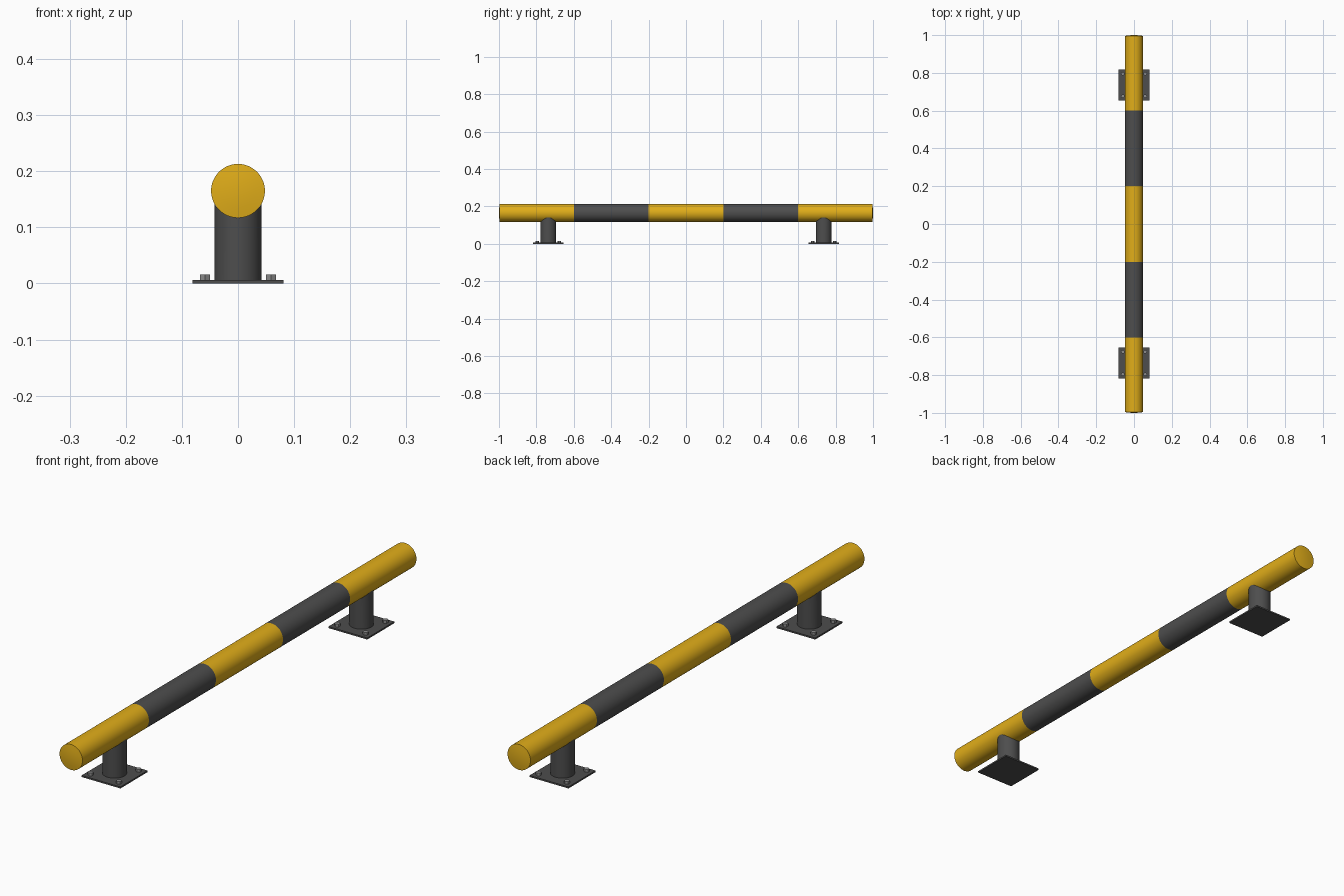
import bpy, bmesh, math

cube = bpy.data.objects.get("Cube")
if cube:
    bpy.data.objects.remove(cube, do_unlink=True)


def material(name, r, g, b):
    m = bpy.data.materials.new(name)
    m.use_nodes = True
    m.diffuse_color = (r, g, b, 1)
    m.node_tree.nodes["Principled BSDF"].inputs["Base Color"].default_value = (r, g, b, 1)
    return m


YELLOW = material("safety yellow", 0.75, 0.42, 0.01)
GREY = material("dark grey", 0.075, 0.075, 0.075)
STEEL = material("bolt steel", 0.27, 0.27, 0.27)

RAIL_R, RAIL_Z = 0.048, 0.165
POST_R, POST_Y = 0.042, 0.736
PLATE_W, PLATE_T = 0.162, 0.006
BOLT_AT, BOLT_R, BOLT_H = 0.059, 0.01, 0.01
SIDES = 48


def finish(bm, name, mats, smooth=True):
    bmesh.ops.recalc_face_normals(bm, faces=bm.faces)
    mesh = bpy.data.meshes.new(name)
    bm.to_mesh(mesh)
    bm.free()
    ob = bpy.data.objects.new(name, mesh)
    bpy.context.collection.objects.link(ob)
    for m in mats:
        mesh.materials.append(m)
    if smooth:
        bpy.ops.object.select_all(action='DESELECT')
        ob.select_set(True)
        bpy.context.view_layer.objects.active = ob
        bpy.ops.object.shade_smooth_by_angle(angle=math.radians(35))
    return ob


def ring(bm, radius, place):
    angles = [2 * math.pi * i / SIDES for i in range(SIDES)]
    return [bm.verts.new(place(radius * math.cos(a), radius * math.sin(a))) for a in angles]


def bridge(bm, a, b):
    for i in range(SIDES):
        j = (i + 1) % SIDES
        bm.faces.new((a[i], a[j], b[j], b[i]))


# Striped rail with shallow domed ends
half = [(0.2, RAIL_R), (0.6, RAIL_R), (0.996, RAIL_R), (0.9985, 0.03), (0.9997, 0.013)]
profile = [(-y, r) for y, r in reversed(half)] + half
bm = bmesh.new()
rings = [ring(bm, r, lambda u, v, y=y: (u, y, RAIL_Z + v)) for y, r in profile]
for a, b in zip(rings, rings[1:]):
    bridge(bm, a, b)
for rim, y in ((rings[0], -1), (rings[-1], 1)):
    tip = bm.verts.new((0, y, RAIL_Z))
    for i in range(SIDES):
        bm.faces.new((rim[i], rim[(i + 1) % SIDES], tip))
for f in bm.faces:
    f.material_index = int(0.2 < abs(f.calc_center_median().y) < 0.6)
finish(bm, "striped_rail", [YELLOW, GREY])


def support(side, y0):
    # Post, its top cut to fit under the rail
    bm = bmesh.new()
    low = ring(bm, POST_R, lambda u, v: (u, y0 + v, PLATE_T))
    top = ring(bm, POST_R, lambda u, v: (u, y0 + v, RAIL_Z - math.sqrt(RAIL_R ** 2 - u ** 2)))
    bridge(bm, low, top)
    finish(bm, side + "_post", [GREY])

    # Base plate
    bm = bmesh.new()
    bmesh.ops.create_cube(bm, size=1)
    bmesh.ops.scale(bm, vec=(PLATE_W, PLATE_W, PLATE_T), verts=bm.verts)
    bmesh.ops.translate(bm, vec=(0, y0, PLATE_T / 2), verts=bm.verts)
    finish(bm, side + "_base_plate", [GREY], smooth=False)

    # Hexagonal bolt heads in the plate corners
    bm = bmesh.new()
    for sx in (-1, 1):
        for sy in (-1, 1):
            made = bmesh.ops.create_cone(bm, cap_ends=True, segments=6, radius1=BOLT_R,
                                         radius2=BOLT_R, depth=BOLT_H)
            bmesh.ops.translate(bm, verts=made["verts"],
                                vec=(sx * BOLT_AT, y0 + sy * BOLT_AT, PLATE_T + BOLT_H / 2))
    finish(bm, side + "_bolts", [STEEL], smooth=False)


support("front", -POST_Y)
support("back", POST_Y)
